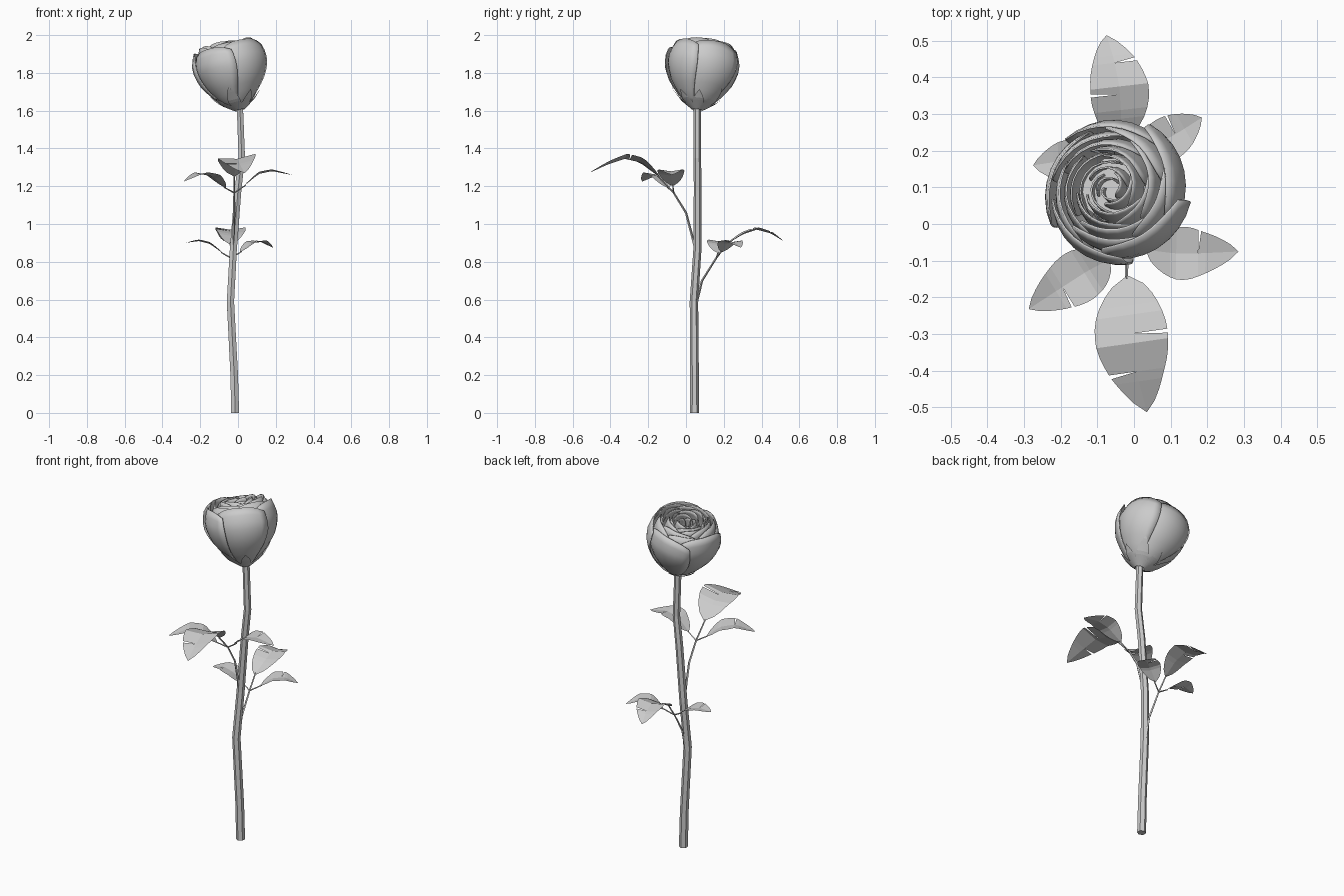
import bpy, bmesh, math
from mathutils import Vector

cube = bpy.data.objects.get("Cube")
if cube:
    bpy.data.objects.remove(cube)

grey = bpy.data.materials.new("plain_grey")
grey.use_nodes = True
grey.diffuse_color = (0.6, 0.6, 0.6, 1)
grey.node_tree.nodes["Principled BSDF"].inputs["Base Color"].default_value = (0.6, 0.6, 0.6, 1)


def add_object(name, data):
    data.materials.append(grey)
    obj = bpy.data.objects.new(name, data)
    bpy.context.collection.objects.link(obj)
    return obj


def mesh_from(name, bm, smooth):
    bmesh.ops.remove_doubles(bm, verts=bm.verts, dist=0.0002)
    for f in bm.faces:
        f.smooth = smooth
    mesh = bpy.data.meshes.new(name)
    bm.to_mesh(mesh)
    bm.free()
    return add_object(name, mesh)


def interpolate(points, t):
    """Piecewise linear point on a path, t from 0 to 1."""
    s = min(max(t, 0), 1) * (len(points) - 1)
    i = min(int(s), len(points) - 2)
    return Vector(points[i]).lerp(Vector(points[i + 1]), s - i)


def tube(name, points, r0, r1, sides_level):
    curve = bpy.data.curves.new(name, "CURVE")
    curve.dimensions = "3D"
    curve.bevel_depth = 1
    curve.bevel_resolution = sides_level
    curve.use_fill_caps = True
    spline = curve.splines.new("POLY")
    spline.points.add(len(points) - 1)
    for i, p in enumerate(points):
        spline.points[i].co = (*p, 1)
        spline.points[i].radius = r0 + (r1 - r0) * i / (len(points) - 1)
    spline.use_smooth = False
    return add_object(name, curve)


def leaf(name, spine, width, notches, roll=0.0):
    """Folded, arched blade; notches maps a side to the strip where a slit opens."""
    strips = 14
    along = (Vector(spine[-1]) - Vector(spine[0])).normalized()
    side_dir = along.cross(Vector((0, 0, 1))).normalized()

    def edge(t, side):
        w = width / 2 * max(math.sin(math.pi * t ** 0.85), 0) ** 0.75
        return interpolate(spine, t) + side_dir * w * side + Vector((0, 0, w * (0.15 + roll * side)))

    bm = bmesh.new()
    for side in (-1, 1):
        for i in range(strips):
            a, b = i / strips, (i + 1) / strips
            slit = 0.03 if notches.get(side) == i else 0
            ring = [interpolate(spine, a), interpolate(spine, b), edge(b, side), edge(a + slit, side)]
            verts = [bm.verts.new(p) for p in ring]
            bm.faces.new(verts if side > 0 else verts[::-1])
    return mesh_from(name, bm, False)


# Main stem
tube("stem", [(-0.015, 0.045, 0), (-0.02, 0.045, 0.2), (-0.04, 0.042, 0.59), (-0.025, 0.06, 0.86),
              (0, 0.062, 1.18), (0.02, 0.06, 1.35), (0.01, 0.06, 1.62)], 0.024, 0.019, 1)

# Lower leaf branch, reaching to the back
low = (-0.037, 0.16, 0.82)
tube("lower_branch", [(-0.035, 0.055, 0.58), (-0.035, 0.085, 0.7), low, (-0.04, 0.22, 0.9)], 0.007, 0.004, 0)
leaf("lower_end_leaf", [(-0.04, 0.21, 0.89), (-0.035, 0.3, 0.945), (-0.04, 0.375, 0.97),
                        (-0.055, 0.45, 0.95), (-0.075, 0.515, 0.91)], 0.16, {1: 10, -1: 6})
tube("lower_left_twig", [low, (0.02, 0.19, 0.855)], 0.004, 0.003, 0)
leaf("lower_left_leaf", [(0.01, 0.19, 0.85), (0.07, 0.22, 0.9), (0.13, 0.255, 0.905),
                         (0.185, 0.29, 0.875)], 0.12, {-1: 8})
tube("lower_right_twig", [low, (-0.09, 0.17, 0.85)], 0.004, 0.003, 0)
leaf("lower_right_leaf", [(-0.08, 0.17, 0.845), (-0.15, 0.17, 0.895), (-0.21, 0.17, 0.91),
                          (-0.275, 0.16, 0.9)], 0.12, {-1: 9})

# Upper leaf branch, reaching to the front
high = (-0.02, -0.065, 1.165)
tube("upper_branch", [(-0.025, 0.05, 0.87), (-0.02, 0, 1.06), high, (-0.02, -0.15, 1.255)], 0.007, 0.004, 0)
leaf("upper_end_leaf", [(-0.018, -0.14, 1.25), (-0.015, -0.235, 1.325), (-0.005, -0.325, 1.345),
                        (0.01, -0.415, 1.315), (0.035, -0.513, 1.27)], 0.2, {-1: 6, 1: 10}, -0.12)
tube("upper_left_twig", [high, (0.04, -0.07, 1.205)], 0.004, 0.003, 0)
leaf("upper_left_leaf", [(0.03, -0.07, 1.2), (0.11, -0.08, 1.265), (0.18, -0.08, 1.28),
                         (0.285, -0.075, 1.26)], 0.145, {-1: 9})
tube("upper_right_twig", [high, (-0.075, -0.1, 1.195)], 0.004, 0.003, 0)
leaf("upper_right_leaf", [(-0.065, -0.095, 1.19), (-0.13, -0.13, 1.25), (-0.2, -0.175, 1.265),
                          (-0.287, -0.232, 1.225)], 0.145, {-1: 9})

# Bloom: petals follow a tilted cup profile of (radius, height)
base = Vector((0.01, 0.06, 1.603))
axis = Vector((-0.23, 0.12, 1)).normalized()
turn = Vector((0, 0, 1)).rotation_difference(axis)
cup = [(0.02, 0), (0.085, 0.045), (0.135, 0.1), (0.175, 0.16), (0.197, 0.22), (0.2, 0.265), (0.185, 0.32), (0.165, 0.36)]


def cup_radius(h):
    for (r0, h0), (r1, h1) in zip(cup, cup[1:]):
        if h <= h1:
            return r0 + (r1 - r0) * (h - h0) / (h1 - h0)
    return cup[-1][0]


def place(radius, angle, h):
    return base + turn @ Vector((radius * math.cos(angle), radius * math.sin(angle), h))


def patch(bm, angle, half, low_h, top_h, scale, lift, overlap, pointed=False):
    """Adds one curved petal or sepal to the mesh."""
    cols, rows = 8, 9
    grid = []
    for j in range(rows + 1):
        t = j / rows
        row = []
        for i in range(cols + 1):
            u = 2 * i / cols - 1
            spread = half * (1 - t) if pointed else half * (0.75 + 0.25 * math.sin(math.pi * t * 0.7))
            top = top_h if pointed else top_h * (1 - 0.1 * abs(u) ** 3)
            h = low_h + (top - low_h) * t
            r = cup_radius(h) * scale + lift + overlap * u * min(1, t * 2)
            row.append(bm.verts.new(place(r, angle + spread * u, h)))
        grid.append(row)
    for lower, upper in zip(grid, grid[1:]):
        for i in range(cols):
            bm.faces.new((lower[i], lower[i + 1], upper[i + 1], upper[i]))


# Petal rings from outside in: scale, petal count, bottom, top, first angle
rings = [(0.97, 5, 0.01, 0.35, 0.3), (0.86, 5, 0.02, 0.362, 0.9), (0.73, 4, 0.1, 0.368, 0.2),
         (0.6, 4, 0.15, 0.368, 1.1), (0.46, 3, 0.18, 0.366, 0.5), (0.32, 3, 0.2, 0.36, 1.4),
         (0.19, 3, 0.22, 0.35, 0.1)]
for n, (scale, count, bottom, top, start) in enumerate(rings):
    bm = bmesh.new()
    for k in range(count):
        height = top - 0.012 * (k % 2)
        patch(bm, start + k * math.tau / count, math.pi / count * 1.3, bottom, height, scale, 0, 0.011)
    ring = mesh_from(f"petal_ring_{n + 1}", bm, True)
    thick = ring.modifiers.new("thickness", "SOLIDIFY")
    thick.thickness = 0.005

# Closed floor in the heart of the bloom
bm = bmesh.new()
bm.faces.new([bm.verts.new(place(0.09, k * math.tau / 10, 0.29)) for k in range(10)])
mesh_from("bloom_heart", bm, False)

# Calyx cup with pointed sepals hugging the petals
bm = bmesh.new()
for k in range(7):
    patch(bm, k * math.tau / 7, 0.62, 0, 0.085 + 0.03 * (k % 2), 1, 0.007, 0, True)
mesh_from("sepals", bm, False)
